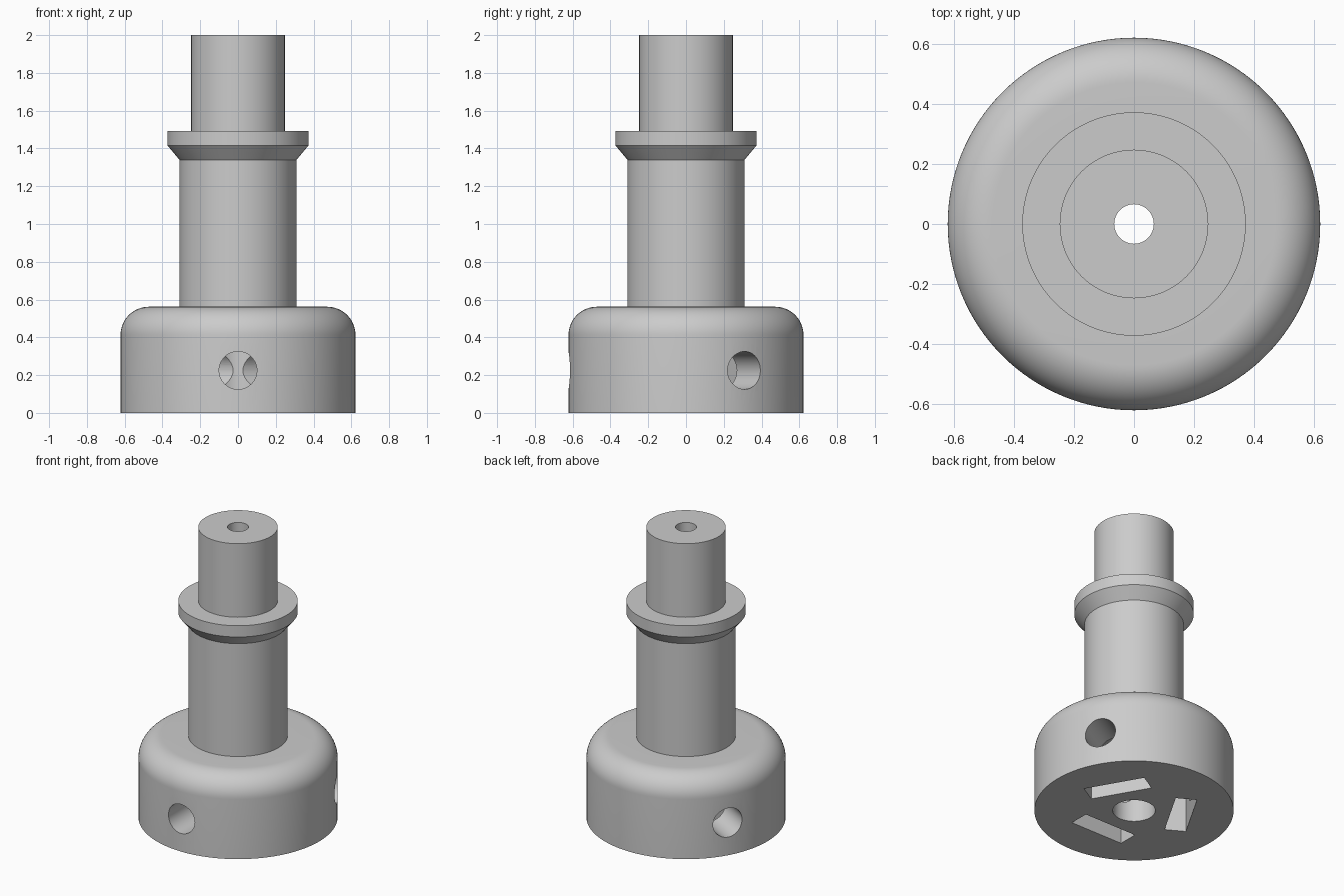
import bpy
import bmesh
from math import cos, sin, pi, radians
from mathutils import Matrix, Vector

default = bpy.data.objects.get("Cube")
if default:
    bpy.data.objects.remove(default, do_unlink=True)

SEGMENTS = 128
BASE_R, BASE_TOP, FILLET = 0.622, 0.562, 0.15
HOLE_R, HOLE_Z = 0.1, 0.225

# Plain grey material
grey = bpy.data.materials.new("light_grey")
grey.use_nodes = True
colour = (0.6, 0.6, 0.6, 1.0)
grey.diffuse_color = colour
grey.node_tree.nodes["Principled BSDF"].inputs["Base Color"].default_value = colour


def make_object(name, bm):
    bmesh.ops.recalc_face_normals(bm, faces=bm.faces)
    mesh = bpy.data.meshes.new(name)
    bm.to_mesh(mesh)
    bm.free()
    mesh.materials.append(grey)
    obj = bpy.data.objects.new(name, mesh)
    bpy.context.collection.objects.link(obj)
    return obj


def revolve(name, profile):
    """Spin a closed (radius, height) outline round the z axis."""
    bm = bmesh.new()
    verts = [bm.verts.new((r, 0, z)) for r, z in profile]
    edges = [bm.edges.new((a, b)) for a, b in zip(verts, verts[1:] + verts[:1])]
    bmesh.ops.spin(bm, geom=verts + edges, cent=(0, 0, 0), axis=(0, 0, 1),
                   angle=2 * pi, steps=SEGMENTS, use_merge=True)
    bmesh.ops.remove_doubles(bm, verts=bm.verts, dist=1e-5)
    return make_object(name, bm)


# Rounded base, shaft, flared collar and neck, with a stepped bore
fillet = [(BASE_R - FILLET + FILLET * cos(t), BASE_TOP - FILLET + FILLET * sin(t))
          for t in (i * pi / 32 for i in range(17))]
profile = [(0.133, 0), (BASE_R, 0)] + fillet + [
    (0.31, BASE_TOP), (0.31, 1.34), (0.373, 1.415), (0.373, 1.493),
    (0.248, 1.493), (0.248, 2), (0.066, 2), (0.066, 0.5), (0.133, 0.5)]
body = revolve("mounting_adapter", profile)


# Cutters: a radial screw hole and a nut slot at each of three angles
def hole_cutter(turn):
    bm = bmesh.new()
    place = turn @ Matrix.Translation((0.4, 0, HOLE_Z)) @ Matrix.Rotation(pi / 2, 4, "Y")
    bmesh.ops.create_cone(bm, cap_ends=True, segments=64, radius1=HOLE_R,
                          radius2=HOLE_R, depth=0.8, matrix=place)
    return make_object("screw_hole_cutter", bm)


def slot_cutter(turn):
    bm = bmesh.new()
    size = Matrix.Diagonal(Vector((0.135, 0.4, 0.45, 1)))
    bmesh.ops.create_cube(bm, size=1,
                          matrix=turn @ Matrix.Translation((0.297, 0, 0.125)) @ size)
    return make_object("nut_slot_cutter", bm)


cutters = []
for angle in (-90, 30, 150):
    turn = Matrix.Rotation(radians(angle), 4, "Z")
    cutters += [slot_cutter(turn), hole_cutter(turn)]

bpy.ops.object.select_all(action="DESELECT")
body.select_set(True)
bpy.context.view_layer.objects.active = body
for cutter in cutters:
    cutter.hide_render = True
    cut = body.modifiers.new("cut", "BOOLEAN")
    cut.operation, cut.solver, cut.object = "DIFFERENCE", "EXACT", cutter
    bpy.ops.object.modifier_apply(modifier=cut.name)
for cutter in cutters:
    bpy.data.objects.remove(cutter, do_unlink=True)

# Smooth round walls with crisp edges
bpy.ops.object.shade_smooth_by_angle(angle=radians(30))
